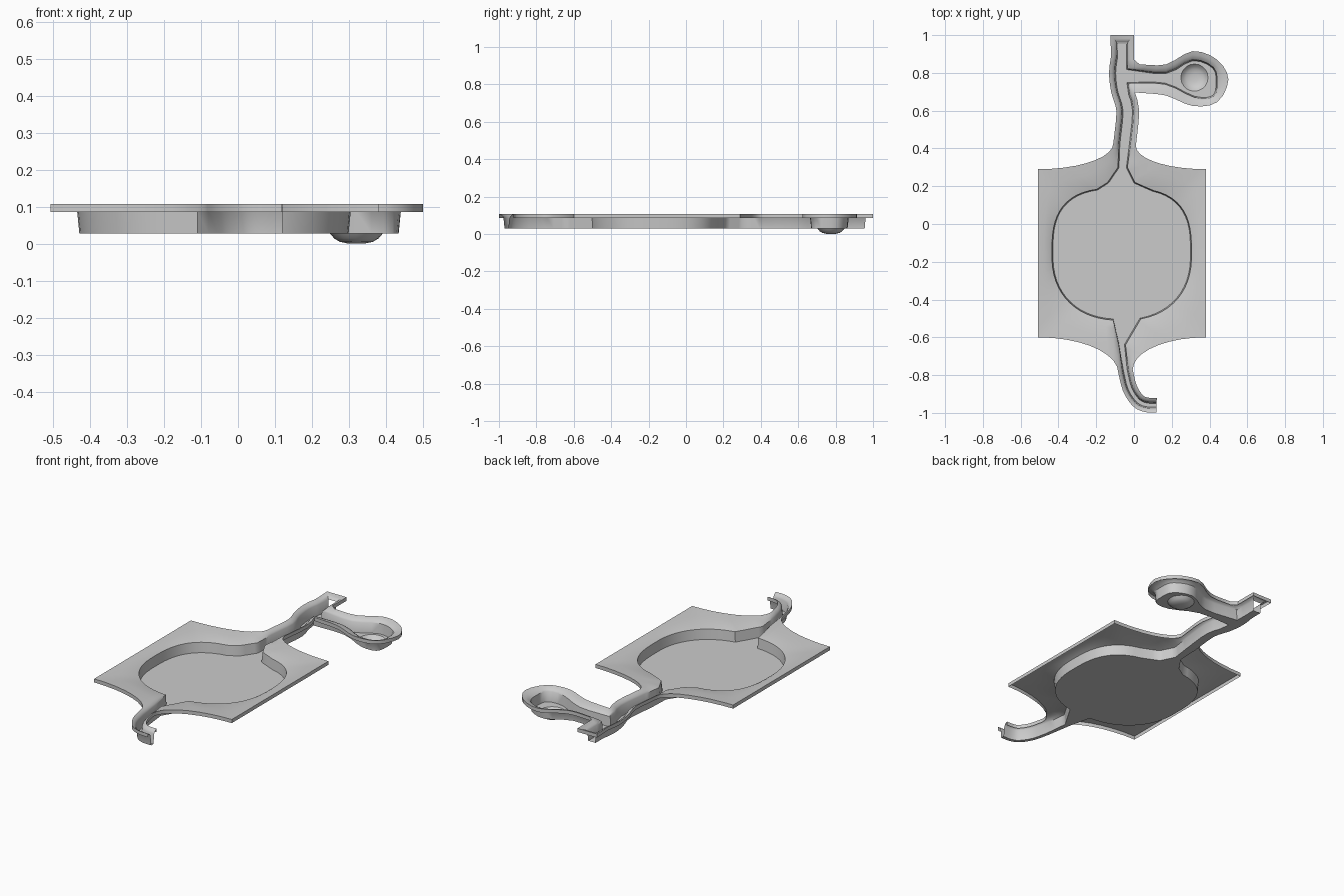
import bpy, bmesh, math
from mathutils import Vector

if "Cube" in bpy.data.objects:
    bpy.data.objects.remove(bpy.data.objects["Cube"])

RIM, LIP, FLOOR = 0.107, 0.086, 0.028
# bank profile: (fraction from outer edge to inner edge, height)
BANK = [(0, LIP), (0, RIM), (0.45, 0.102), (0.8, 0.094), (1, LIP)]


def spline(pts, k=3):
    """Catmull-Rom curve through the points."""
    p = [Vector(q) for q in pts]
    p = [2 * p[0] - p[1]] + p + [2 * p[-1] - p[-2]]
    out = []
    for a, b, c, d in zip(p, p[1:], p[2:], p[3:]):
        for t in (i / k for i in range(k)):
            out.append(0.5 * (2 * b + (c - a) * t + (2 * a - 5 * b + 4 * c - d) * t * t
                              + (3 * b - a - 3 * c + d) * t ** 3))
    return out + [p[-2]]


def offset(path, d):
    """Path moved sideways, positive to its right."""
    out = []
    for i, p in enumerate(path):
        t = (path[min(i + 1, len(path) - 1)] - path[max(i - 1, 0)]).normalized()
        out.append(p + Vector((t.y, -t.x)) * d)
    return out


def shore(a0, a1):
    """Part of the pool edge: a squarish oval, rounder at the front."""
    n = max(3, round(abs(a1 - a0) / 6))
    out = []
    for i in range(n + 1):
        a = math.radians(a0 + (a1 - a0) * i / n)
        c, s = math.cos(a), math.sin(a)
        e = 2 / 2.9 if s > 0 else 2 / 2.3
        out.append(Vector((-.065 + .37 * math.copysign(abs(c) ** e, c),
                           -.16 + .35 * math.copysign(abs(s) ** e, s))))
    return out


def flare(a, b, n=9):
    """Hollow curve from a corner of the square to a channel."""
    a, b = Vector(a), Vector(b)
    return [Vector((a.x + (b.x - a.x) * math.sin(t), a.y + (b.y - a.y) * (1 - math.cos(t))))
            for t in (i * math.pi / 2 / n for i in range(n + 1))]


V = lambda *q: [Vector(p) for p in q]
X0, X1, Y0, Y1 = -.507, .38, -.6, .29      # square around the pool

# channel centre lines, then their outer and inner edges
outlet = spline([(-.045, -.78), (-.022, -.87), (.02, -.935), (.065, -.957), (.12, -.96)])
inlet = spline([(-.05, .42), (-.033, .6), (-.062, .71), (-.072, .8), (-.062, .88)])
lower = len([p for p in inlet if p.y < .69])
out_l, out_r = [[offset(outlet, s * w) for w in (.039, .016)] for s in (1, -1)]
in_r, in_l = [[offset(inlet, s * w) for w in (.06, .031)] for s in (1, -1)]

# side branch and small pond
branch_outer = spline([(.025, .695), (.17, .68), (.31, .625), (.44, .645), (.5, .765),
                       (.44, .87), (.31, .915), (.17, .845), (.03, .845)])
branch_inner = spline([(-.033, .745), (.165, .74), (.32, .67), (.42, .675), (.44, .75),
                       (.42, .83), (.31, .87), (.17, .803), (-.033, .82)])

# banks in order around the basin: outer path, inner path, has a wall
SECTIONS = [
    (out_r[0][::-1], out_r[1][::-1], True),
    (flare((X1, Y0), out_r[0][0])[::-1],
     [out_r[1][0]] + V((-.045, -.64)) + shore(-77, -45), True),
    (V((X1, Y0), (X1, Y1)), shore(-45, 45), True),
    (flare((X1, Y1), in_r[0][0]), shore(45, 72) + V((.005, .22), (-.035, .3)) + [in_r[1][0]], True),
    (in_r[0][:lower] + branch_outer[:1], in_r[1][:lower] + branch_inner[:1], True),
    (branch_outer, branch_inner, True),
    ([branch_outer[-1]] + V((0, .87), (0, 1)), [branch_inner[-1]] + V((-.034, .87), (-.035, .96)), True),
    (V((0, 1), (-.125, 1)), V((-.035, .96), (-.09, .96)), False),   # open inlet end
    (V((-.125, 1)) + in_l[0][::-1], V((-.09, .96)) + in_l[1][::-1], True),
    (flare((X0, Y1), in_l[0][0])[::-1],
     [in_l[1][0]] + V((-.085, .3), (-.14, .22)) + shore(103, 135), True),
    (V((X0, Y1), (X0, Y0)), shore(135, 225), True),
    (flare((X0, Y0), out_l[0][0]), shore(225, 265) + V((-.08, -.64)) + [out_l[1][0]], True),
    (out_l[0], out_l[1], True),
]


def fractions(path):
    d = [0]
    for a, b in zip(path, path[1:]):
        d.append(d[-1] + (b - a).length)
    return [x / d[-1] for x in d]


def sample(path, t):
    f = fractions(path)
    for i in range(len(path) - 1):
        if t <= f[i + 1]:
            return path[i].lerp(path[i + 1], (t - f[i]) / (f[i + 1] - f[i]))
    return path[-1]


def pairs(outer, inner):
    """Matching outer and inner points, keeping the corners of both paths."""
    if len(outer) == len(inner):
        return list(zip(outer, inner))
    ts = []
    for t in sorted(fractions(outer) + fractions(inner)):
        if not ts or t - ts[-1] > 0.015:
            ts.append(t)
    ts[-1] = 1
    return [(sample(outer, t), sample(inner, t)) for t in ts]


bm = bmesh.new()
columns, walled = [], []
for i, (outer, inner, wall) in enumerate(SECTIONS):
    for o, n in pairs(outer, inner)[min(i, 1):]:
        col = [bm.verts.new((*o.lerp(n, f), z)) for f, z in BANK]
        foot = n + (n - o).normalized() * 0.006
        if n.x > .1 and n.y < -.9:
            foot.x = n.x
        columns.append(col + [bm.verts.new((*foot, FLOOR))])
        walled.append(wall)

# banks and walls
for a, b, wall in zip(columns, columns[1:], walled[1:]):
    for j in range(5 if wall else 4):
        bm.faces.new((a[j], b[j], b[j + 1], a[j + 1]))

# pond hollow: rings stepping down to a round bottom
SEG = 20
hollow = []
for r, z in [(.072, FLOOR), (.06, .014), (.045, .005), (.022, 0)]:
    hollow.append([bm.verts.new((.32 + r * math.cos(s * math.tau / SEG),
                                 .775 + r * math.sin(s * math.tau / SEG), z)) for s in range(SEG)])
for hi, lo in zip(hollow, hollow[1:]):
    for s in range(SEG):
        bm.faces.new((hi[s], hi[(s + 1) % SEG], lo[(s + 1) % SEG], lo[s]))
bm.faces.new(hollow[-1])


# floor filled between the wall foot and the hollow
def loop_edges(verts):
    return [bm.edges.get((a, b)) or bm.edges.new((a, b))
            for a, b in zip(verts, verts[1:] + verts[:1])]


edges = loop_edges([c[5] for c in columns]) + loop_edges(hollow[0])
bmesh.ops.triangle_fill(bm, edges=edges, use_beauty=True, normal=(0, 0, 1))

# make everything face up and inward
bmesh.ops.recalc_face_normals(bm, faces=bm.faces)
bm.normal_update()
if sum(f.normal.z * f.calc_area() for f in bm.faces) < 0:
    bmesh.ops.reverse_faces(bm, faces=bm.faces)

mesh = bpy.data.meshes.new("pool_basin")
bm.to_mesh(mesh)
bm.free()
basin = bpy.data.objects.new("pool_basin", mesh)
bpy.context.collection.objects.link(basin)
bpy.context.view_layer.objects.active = basin
basin.select_set(True)
bpy.ops.object.shade_smooth_by_angle(angle=math.radians(40))
